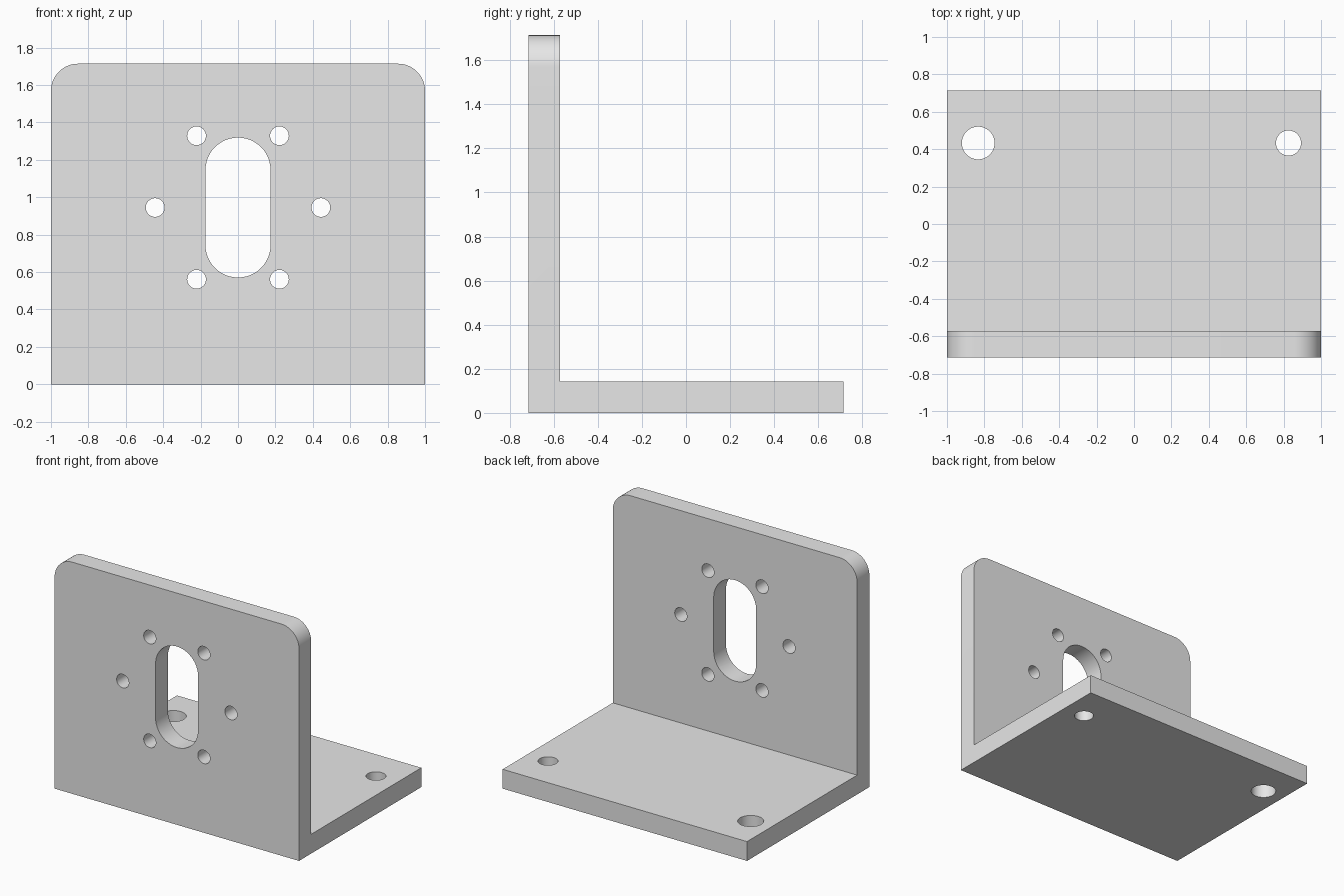
import bpy
import bmesh
import math
from mathutils import Matrix, Vector

WIDTH, DEPTH, HEIGHT, THICK = 2.0, 1.43, 1.714, 0.143
CORNER = 0.145
CENTRE_Z = 0.945
FRONT = -DEPTH / 2

cube = bpy.data.objects.get("Cube")
if cube:
    bpy.data.objects.remove(cube, do_unlink=True)

grey = bpy.data.materials.new("light_grey_metal")
grey.use_nodes = True
colour = (0.8, 0.8, 0.8, 1)
grey.diffuse_color = colour
grey.node_tree.nodes["Principled BSDF"].inputs["Base Color"].default_value = colour


def extrude_outline(bm, points, vector):
    """Make a closed prism from an outline."""
    face = bm.faces.new([bm.verts.new(p) for p in points])
    extruded = bmesh.ops.extrude_face_region(bm, geom=[face])["geom"]
    verts = [g for g in extruded if isinstance(g, bmesh.types.BMVert)]
    bmesh.ops.translate(bm, verts=verts, vec=vector)


def make_object(name, bm):
    bmesh.ops.recalc_face_normals(bm, faces=bm.faces)
    mesh = bpy.data.meshes.new(name)
    bm.to_mesh(mesh)
    bm.free()
    mesh.materials.append(grey)
    obj = bpy.data.objects.new(name, mesh)
    bpy.context.collection.objects.link(obj)
    return obj


def drill(bm, location, radius, rotation=Matrix()):
    """Add a round cutter, upright unless rotated."""
    bmesh.ops.create_cone(bm, cap_ends=True, segments=48, radius1=radius,
                          radius2=radius, depth=THICK * 2,
                          matrix=Matrix.Translation(location) @ rotation)


# L-shaped body with rounded upper corners
bm = bmesh.new()
inner = FRONT + THICK
profile = [(FRONT, 0), (-FRONT, 0), (-FRONT, THICK),
           (inner, THICK), (inner, HEIGHT), (FRONT, HEIGHT)]
extrude_outline(bm, [(-WIDTH / 2, y, z) for y, z in profile], Vector((WIDTH, 0, 0)))
corners = [e for e in bm.edges
           if all(v.co.z > HEIGHT - 0.01 for v in e.verts)
           and abs(e.verts[0].co.x - e.verts[1].co.x) < 0.01]
bmesh.ops.bevel(bm, geom=corners, offset=CORNER, segments=16,
                profile=0.5, affect='EDGES')
bracket = make_object("angle_bracket", bm)

# Ring of six screw holes through the upright plate
bm = bmesh.new()
wall_y = FRONT + THICK / 2
turn = Matrix.Rotation(math.pi / 2, 4, 'X')
for i in range(6):
    a = math.radians(60 * i)
    drill(bm, (0.443 * math.cos(a), wall_y, CENTRE_Z + 0.443 * math.sin(a)), 0.05, turn)

# Tall slot with round ends
slot_r, slot_half = 0.174, 0.2
outline = []
for i in range(50):
    upper = i < 25
    a = math.pi * (i if upper else i - 1) / 24
    z = CENTRE_Z + (slot_half if upper else -slot_half) + slot_r * math.sin(a)
    outline.append((slot_r * math.cos(a), wall_y - THICK, z))
extrude_outline(bm, outline, Vector((0, THICK * 2, 0)))

# Two mounting holes through the base, one larger
drill(bm, (-0.833, 0.433, THICK / 2), 0.0875)
drill(bm, (0.826, 0.433, THICK / 2), 0.067)
cutter = make_object("hole_cutter", bm)
cutter.hide_render = True

# Cut the holes, then discard the cutter
boolean = bracket.modifiers.new("holes", 'BOOLEAN')
boolean.operation = 'DIFFERENCE'
boolean.solver = 'EXACT'
boolean.object = cutter
bpy.context.view_layer.objects.active = bracket
bracket.select_set(True)
bpy.ops.object.modifier_apply(modifier=boolean.name)
bpy.data.objects.remove(cutter, do_unlink=True)
bpy.ops.object.shade_smooth_by_angle(angle=math.radians(30))
